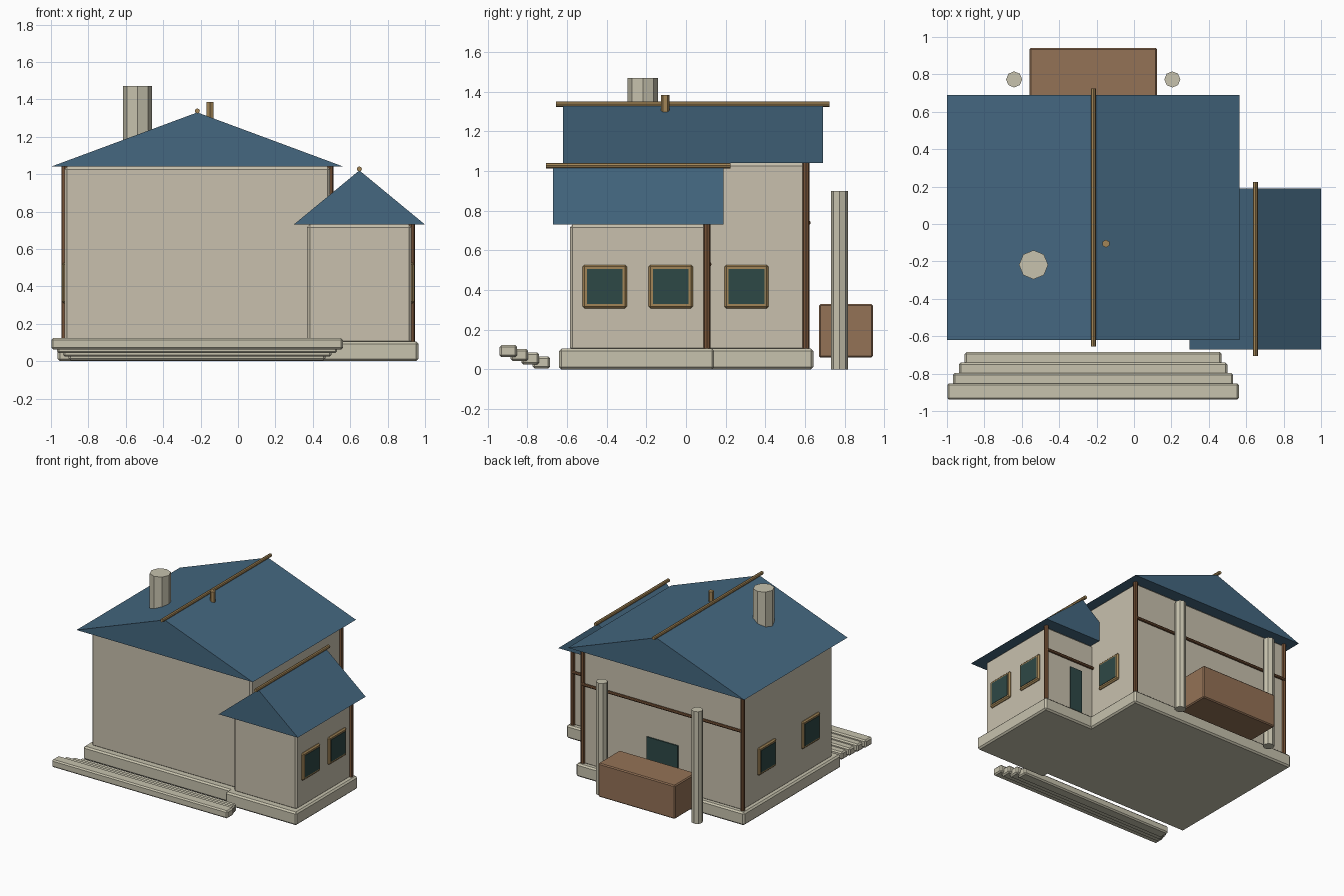
import bpy, bmesh
from mathutils import Vector, Matrix

if "Cube" in bpy.data.objects:
    bpy.data.objects.remove(bpy.data.objects["Cube"], do_unlink=True)


def material(name, rgb):
    m = bpy.data.materials.new(name)
    m.use_nodes = True
    m.diffuse_color = (*rgb, 1)
    bsdf = next(n for n in m.node_tree.nodes if n.type == 'BSDF_PRINCIPLED')
    bsdf.inputs["Base Color"].default_value = (*rgb, 1)
    return m


PLASTER = material("plaster", (0.58, 0.53, 0.42))
STONE = material("stone", (0.57, 0.54, 0.42))
SLATE = material("blue roof", (0.058, 0.136, 0.216))
OAK = material("light wood", (0.36, 0.235, 0.095))
TIMBER = material("dark timber", (0.18, 0.085, 0.038))
CRATE = material("crate wood", (0.296, 0.168, 0.093))
GLASS = material("dark teal", (0.027, 0.065, 0.061))


def finish(name, bm, mat):
    bmesh.ops.recalc_face_normals(bm, faces=bm.faces)
    mesh = bpy.data.meshes.new(name)
    bm.to_mesh(mesh)
    bm.free()
    mesh.materials.append(mat)
    obj = bpy.data.objects.new(name, mesh)
    bpy.context.collection.objects.link(obj)
    return obj


def box(name, lo, hi, mat, bevel=0):
    lo, hi = Vector(lo), Vector(hi)
    bm = bmesh.new()
    bmesh.ops.create_cube(bm, size=1, matrix=Matrix.Translation((lo + hi) / 2)
                          @ Matrix.Diagonal((*(hi - lo), 1)))
    if bevel:
        bmesh.ops.bevel(bm, geom=bm.edges[:], offset=bevel, segments=1,
                        affect='EDGES')
    return finish(name, bm, mat)


def rod(name, start, end, radius, mat, sides=8):
    start, end = Vector(start), Vector(end)
    axis = end - start
    bm = bmesh.new()
    turn = axis.to_track_quat('Z', 'Y').to_matrix().to_4x4()
    bmesh.ops.create_cone(bm, cap_ends=True, segments=sides, radius1=radius,
                          radius2=radius, depth=axis.length,
                          matrix=Matrix.Translation((start + end) / 2) @ turn)
    return finish(name, bm, mat)


def gable_roof(name, x0, x1, y0, y1, eave, peak):
    bm = bmesh.new()
    profile = [(x0, eave), (x1, eave), ((x0 + x1) / 2, peak)]
    face = bm.faces.new([bm.verts.new((x, y0, z)) for x, z in profile])
    ext = bmesh.ops.extrude_face_region(bm, geom=[face])
    moved = [v for v in ext["geom"] if isinstance(v, bmesh.types.BMVert)]
    bmesh.ops.translate(bm, verts=moved, vec=(0, y1 - y0, 0))
    # the extrusion keeps the first cap, so the prism stays closed
    return finish(name, bm, SLATE)


def window(name, wall_x, y, side):
    def slab(part, half, z0, z1, a, b, mat, bevel):
        xs = sorted((wall_x + side * a, wall_x + side * b))
        box(part, (xs[0], y - half, z0), (xs[1], y + half, z1), mat, bevel)
    slab(name + "_frame", 0.112, 0.308, 0.528, -0.015, 0.015, OAK, 0.01)
    slab(name + "_glass", 0.09, 0.33, 0.506, 0.01, 0.018, GLASS, 0)


# House volumes: x range, y range, wall top, roof overhangs, peak, rail height
FLOOR = 0.105
volumes = {
    "main": (-0.927, 0.492, -0.535, 0.605, 1.04, 1.33, 0.74),
    "wing": (0.37, 0.928, -0.585, 0.105, 0.73, 1.02, 0.53),
}
for name, (x0, x1, y0, y1, top, peak, rail) in volumes.items():
    g = 0.037
    box(name + "_plinth", (x0 - g, y0 - g - 0.018, 0), (x1 + g, y1 + g, FLOOR),
        STONE, 0.012)
    box(name + "_walls", (x0, y0, FLOOR - 0.01), (x1, y1, top), PLASTER, 0.014)
    ox, oy = 0.0725, 0.085
    gable_roof(name + "_roof", x0 - ox, x1 + ox, y0 - oy, y1 + oy, top, peak)
    mid = (x0 + x1) / 2
    rod(name + "_ridge_beam", (mid, y0 - oy - 0.036, peak + 0.008),
        (mid, y1 + oy + 0.034, peak + 0.008), 0.0135, OAK)
    # rear timber posts, rail and door
    left = x0 if name == "main" else volumes["main"][1]
    rod(name + "_rear_rail", (left, y1 + 0.012, rail), (x1, y1 + 0.012, rail),
        0.012, TIMBER)
    for px in ([x0, x1] if name == "main" else [x1]):
        rod(name + "_corner_post", (px, y1, FLOOR), (px, y1, top), 0.018, TIMBER)
    half = (x1 - x0) * 0.0975
    box(name + "_rear_door", (mid - half, y1 - 0.01, FLOOR),
        (mid + half, y1 + 0.009, 0.47), GLASS)

# Windows on the side walls
for i, y in enumerate((-0.41, -0.077)):
    window(f"wing_window_{i}", volumes["wing"][1], y, 1)
for i, y in enumerate((-0.25, 0.305)):
    window(f"right_wall_window_{i}", volumes["main"][0], y, -1)
window("left_wall_window", volumes["main"][1], 0.305, 1)

# Chimney and small roof peg
rod("chimney", (-0.537, -0.218, 1.1), (-0.537, -0.218, 1.47), 0.078, STONE)
rod("roof_peg", (-0.15, -0.105, 1.295), (-0.15, -0.105, 1.385), 0.021, OAK, 6)

# Front steps, each one wider and higher toward the front
for i in range(4):
    grow, back = 0.031 * i, -0.685 - 0.0555 * i
    box(f"front_step_{i}", (-0.905 - grow, back - 0.088, 0.005 + 0.019 * i),
        (0.468 + grow, back, 0.066 + 0.019 * i), STONE, 0.01)

# Rear crate between two free-standing columns
box("rear_crate", (-0.56, 0.67, 0.06), (0.122, 0.942, 0.33), CRATE, 0.008)
for side in (-1, 1):
    x = -0.218 + side * 0.423
    rod("rear_column", (x, 0.773, 0), (x, 0.773, 0.9), 0.043, STONE)
